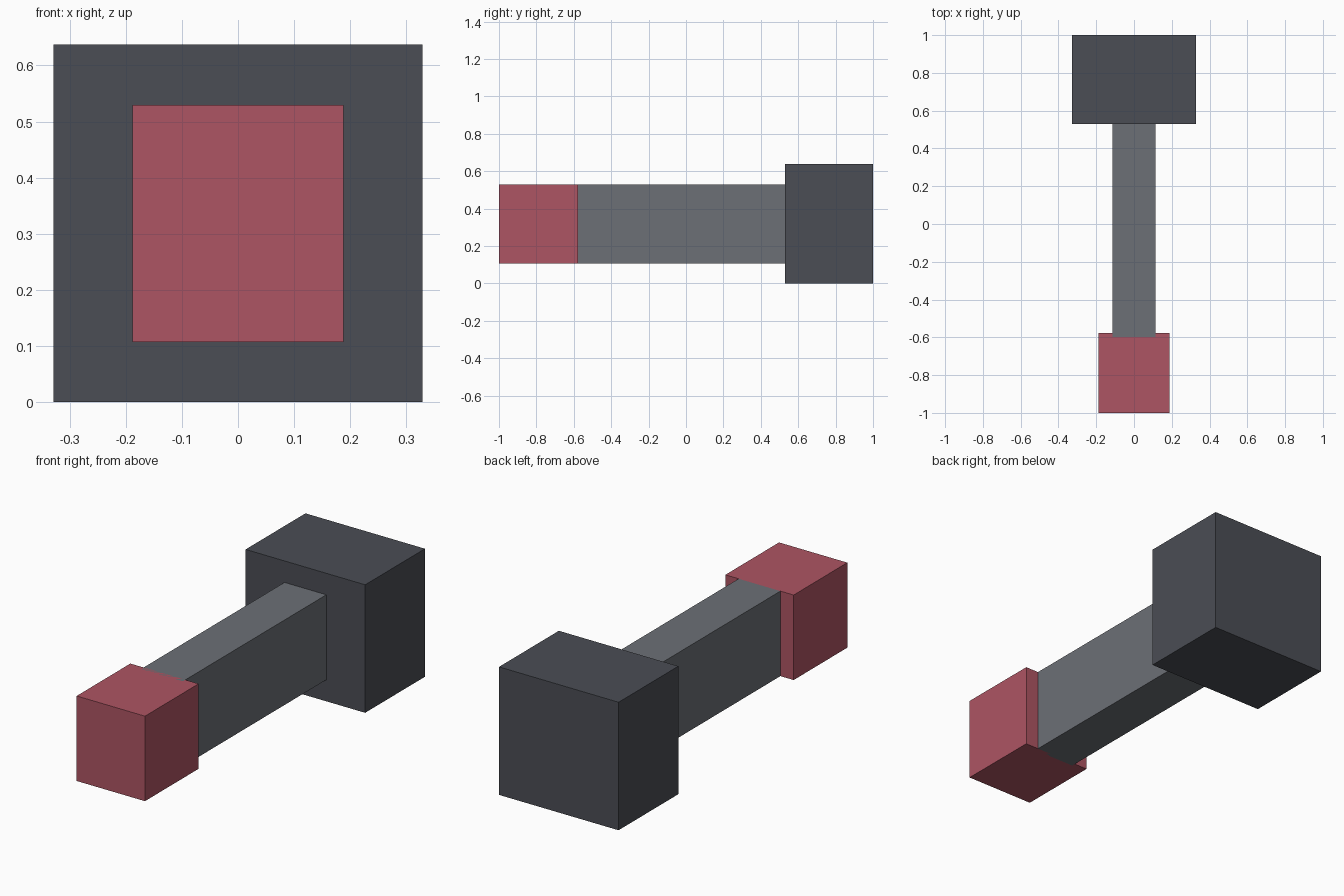
import bpy
from mathutils import Vector

if "Cube" in bpy.data.objects:
    bpy.data.objects.remove(bpy.data.objects["Cube"])


def material(name, color):
    mat = bpy.data.materials.new(name)
    mat.diffuse_color = (*color, 1.0)
    mat.use_nodes = True
    mat.node_tree.nodes["Principled BSDF"].inputs["Base Color"].default_value = mat.diffuse_color
    return mat


def box(name, lo, hi, mat):
    lo, hi = Vector(lo), Vector(hi)
    bpy.ops.mesh.primitive_cube_add(size=1, location=(lo + hi) / 2)
    obj = bpy.context.object
    obj.name = name
    obj.scale = hi - lo
    bpy.ops.object.transform_apply(location=False, rotation=False, scale=True)
    obj.data.materials.append(mat)
    return obj


dark = material("dark_grey", (0.07, 0.075, 0.09))
grey = material("mid_grey", (0.15, 0.16, 0.18))
red = material("dull_red", (0.42, 0.09, 0.125))

# Large block at the back
box("rear_block", (-0.329, 0.53, 0.0), (0.329, 1.0, 0.637), dark)
# Connecting bar, its front end set slightly into the tip
box("bar", (-0.115, -0.597, 0.107), (0.115, 0.53, 0.53), grey)
# Red tip at the front
box("front_tip", (-0.188, -1.0, 0.107), (0.188, -0.578, 0.53), red)
